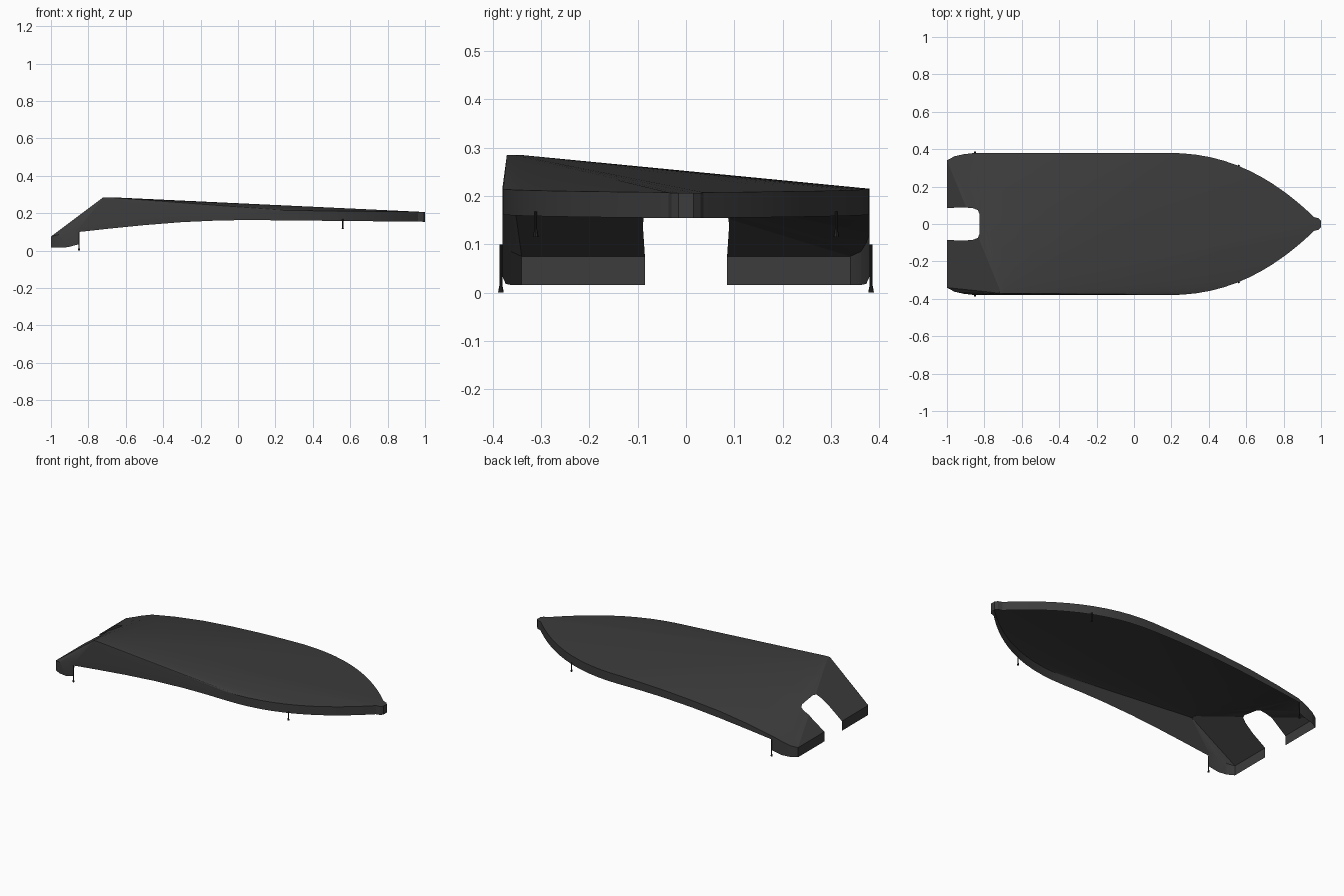
import bpy, bmesh, math
from mathutils import Vector

if "Cube" in bpy.data.objects:
    bpy.data.objects.remove(bpy.data.objects["Cube"])


def material(name, v):
    m = bpy.data.materials.new(name)
    m.diffuse_color = (v, v, v, 1)
    m.use_nodes = True
    m.node_tree.nodes["Principled BSDF"].inputs["Base Color"].default_value = m.diffuse_color
    return m


canvas = material("charcoal canvas", 0.045)
strap_mat = material("black strap", 0.02)

# Half outline, stern to bow: x, half width, rim height, hem height
stations = [
    (-1.0, 0.34, 0.075, 0.016), (-0.96, 0.362, 0.085, 0.016),
    (-0.91, 0.373, 0.103, 0.018), (-0.85, 0.38, 0.122, 0.034),
    (-0.846, 0.38, 0.123, 0.10), (-0.7, 0.38, 0.15, 0.116),
    (-0.5, 0.38, 0.178, 0.136), (-0.3, 0.38, 0.195, 0.152),
    (-0.1, 0.38, 0.207, 0.161), (0.05, 0.38, 0.212, 0.163),
    (0.18, 0.38, 0.215, 0.162),
]
N = 16
for i in range(1, N + 1):                      # curved bow
    t = 0.955 * math.sin(math.pi / 2 * i / N)
    stations.append((0.18 + 0.82 * t, 0.38 * (1 - t ** 2.2),
                     0.215 - 0.008 * t, 0.162 - 0.008 * t))
stations += [(0.988, 0.03, 0.206, 0.154), (1.0, 0.016, 0.206, 0.154)]

loop = stations + [(x, -y, r, h) for x, y, r, h in reversed(stations)]

bm = bmesh.new()
hem = [bm.verts.new((x, y, h)) for x, y, r, h in loop]
rim = [bm.verts.new((x, y, r)) for x, y, r, h in loop]
# Small patch over the off-centre support pole
peak = [bm.verts.new((-0.70 + 0.02 * x, -0.357 + 0.036 * y, 0.285)) for x, y, r, h in loop]
n = len(loop)
for i in range(n):
    j = (i + 1) % n
    bm.faces.new((hem[i], hem[j], rim[j], rim[i]))     # skirt
    bm.faces.new((rim[i], rim[j], peak[j], peak[i]))   # tented top
cap = bm.faces.new(peak)
bmesh.ops.recalc_face_normals(bm, faces=bm.faces[:])
cap.normal_update()
if cap.normal.z < 0:
    bmesh.ops.reverse_faces(bm, faces=bm.faces[:])
bmesh.ops.triangulate(bm, faces=[f for f in bm.faces if len(f.verts) == 4])

# Motor notch: slice along each side of a convex outline, then drop the inside
half = [(-1.1, 0.08), (-1.0, 0.085), (-0.92, 0.09), (-0.86, 0.084),
        (-0.835, 0.074), (-0.825, 0.05)]
notch = half + [(x, -y) for x, y in reversed(half)]
edges = []
for (x0, y0), (x1, y1) in zip(notch[:-1], notch[1:]):
    d = Vector((x1 - x0, y1 - y0, 0)).normalized()
    edges.append((Vector((x0, y0, 0)), Vector((-d.y, d.x, 0))))   # outward normal


def inside(p):
    return all((p - c).dot(nn) < 1e-5 for c, nn in edges)


for c, nn in edges:
    faces = [f for f in bm.faces
             if min(v.co.x for v in f.verts) < -0.8 and f is not cap]
    geom = set(faces)
    for f in faces:
        geom.update(f.edges)
        geom.update(f.verts)
    bmesh.ops.bisect_plane(bm, geom=list(geom), plane_co=c, plane_no=nn, dist=1e-6)
gone = [f for f in bm.faces if inside(f.calc_center_median())]
bmesh.ops.delete(bm, geom=gone, context='FACES')

me = bpy.data.meshes.new("boat_cover")
bm.to_mesh(me)
bm.free()
cover = bpy.data.objects.new("boat_cover", me)
bpy.context.collection.objects.link(cover)
me.materials.append(canvas)
bpy.context.view_layer.objects.active = cover
cover.select_set(True)
bpy.ops.object.shade_smooth_by_angle(angle=math.radians(25))


# Tie-down straps with a small hook weight at the end
def rod(name, x, y, z0, z1, r0, r1):
    bpy.ops.mesh.primitive_cone_add(vertices=8, radius1=r0, radius2=r1, depth=z1 - z0,
                                    location=(x, y, (z0 + z1) / 2))
    o = bpy.context.object
    o.name = name
    o.data.materials.append(strap_mat)


for side, s in (("left", 1), ("right", -1)):
    for end, x, y, z0, z1 in (("stern", -0.85, 0.383, 0.0, 0.10),
                              ("bow", 0.56, 0.311, 0.115, 0.168)):
        rod(f"{end}_{side}_strap", x, s * y, z0 + 0.012, z1, 0.003, 0.003)
        rod(f"{end}_{side}_hook", x, s * y, z0, z0 + 0.016, 0.006, 0.003)
